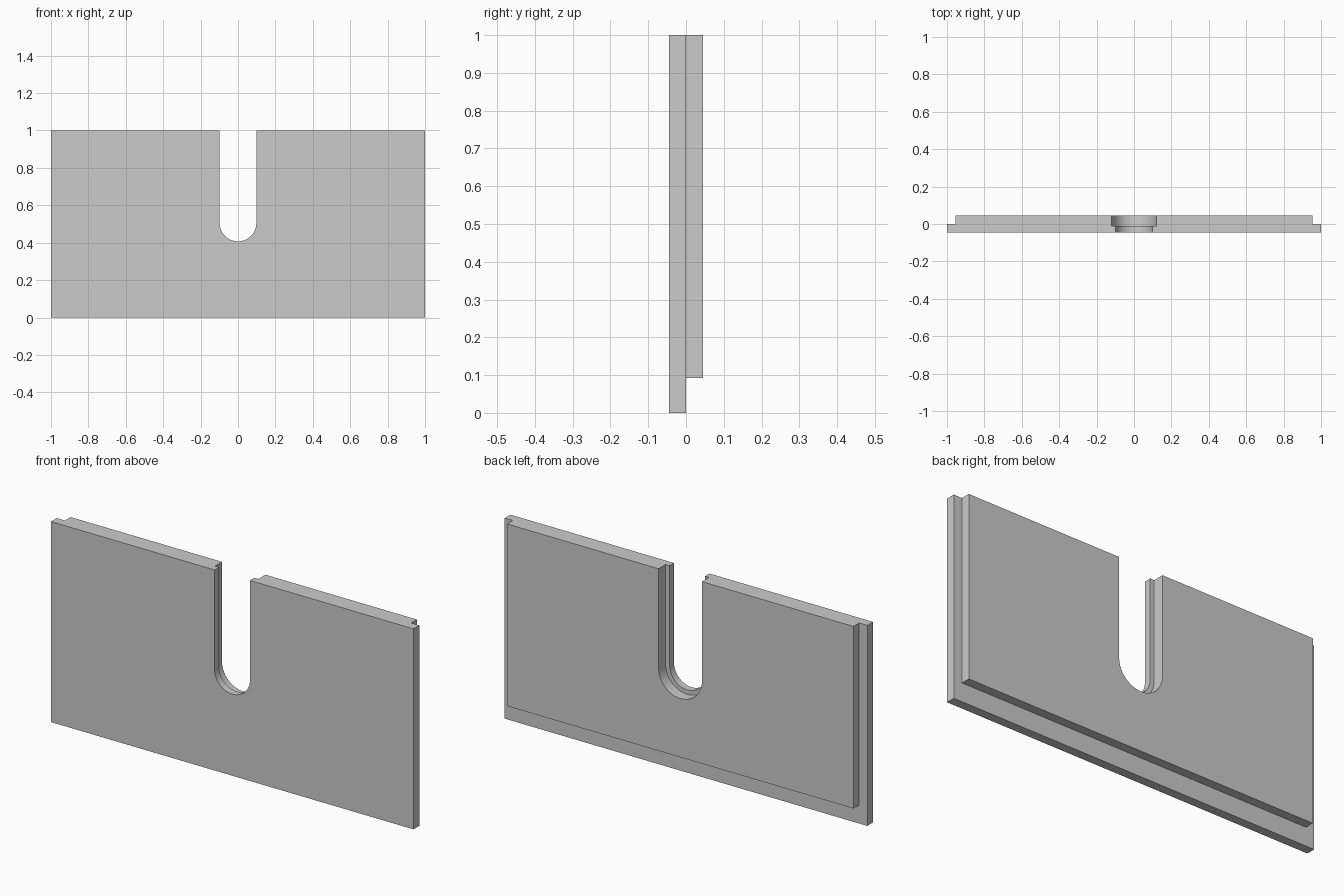
import bpy, bmesh
from math import sin, cos, pi, radians

if "Cube" in bpy.data.objects:
    bpy.data.objects.remove(bpy.data.objects["Cube"])

T = 0.045          # half thickness
SLOT_Z = 0.505     # centre height of the slot's round end


def prism(name, outline, y0, y1):
    """Extrude an x-z outline from y0 to y1."""
    bm = bmesh.new()
    face = bm.faces.new([bm.verts.new((x, y0, z)) for x, z in outline])
    new = bmesh.ops.extrude_face_region(bm, geom=[face])["geom"]
    bmesh.ops.translate(bm, vec=(0, y1 - y0, 0),
                        verts=[v for v in new if isinstance(v, bmesh.types.BMVert)])
    bmesh.ops.recalc_face_normals(bm, faces=bm.faces)
    mesh = bpy.data.meshes.new(name)
    bm.to_mesh(mesh)
    bm.free()
    obj = bpy.data.objects.new(name, mesh)
    bpy.context.collection.objects.link(obj)
    return obj


def rect(x0, x1, z0, z1):
    return [(x0, z0), (x1, z0), (x1, z1), (x0, z1)]


def slot(r, n=32):
    """U shape open past the top edge."""
    arc = [(r * cos(pi + pi * i / n), SLOT_Z + r * sin(pi + pi * i / n))
           for i in range(n + 1)]
    return arc + [(r, 1.2), (-r, 1.2)]


# Solid panel
panel = prism("slotted_panel", rect(-1, 1, 0, 1), -T, T)

# Cutters: U slot, its wider rear step, and the rebate round sides and bottom
rebate = [(-1.2, -0.2), (1.2, -0.2), (1.2, 1.2), (0.955, 1.2),
          (0.955, 0.092), (-0.955, 0.092), (-0.955, 1.2), (-1.2, 1.2)]
cutters = [
    prism("slot_cutter", slot(0.098), -0.2, 0.2),
    prism("slot_step_cutter", slot(0.12), -0.01, 0.2),
    prism("rebate_cutter", rebate, 0, 0.2),
]

bpy.context.view_layer.objects.active = panel
panel.select_set(True)
for cutter in cutters:
    cutter.hide_render = True
    mod = panel.modifiers.new(cutter.name, "BOOLEAN")
    mod.operation = "DIFFERENCE"
    mod.solver = "EXACT"
    mod.object = cutter
    bpy.ops.object.modifier_apply(modifier=mod.name)
    bpy.data.objects.remove(cutter)

# Smooth the round slot end, keep edges crisp
bpy.ops.object.shade_smooth_by_angle(angle=radians(30))
